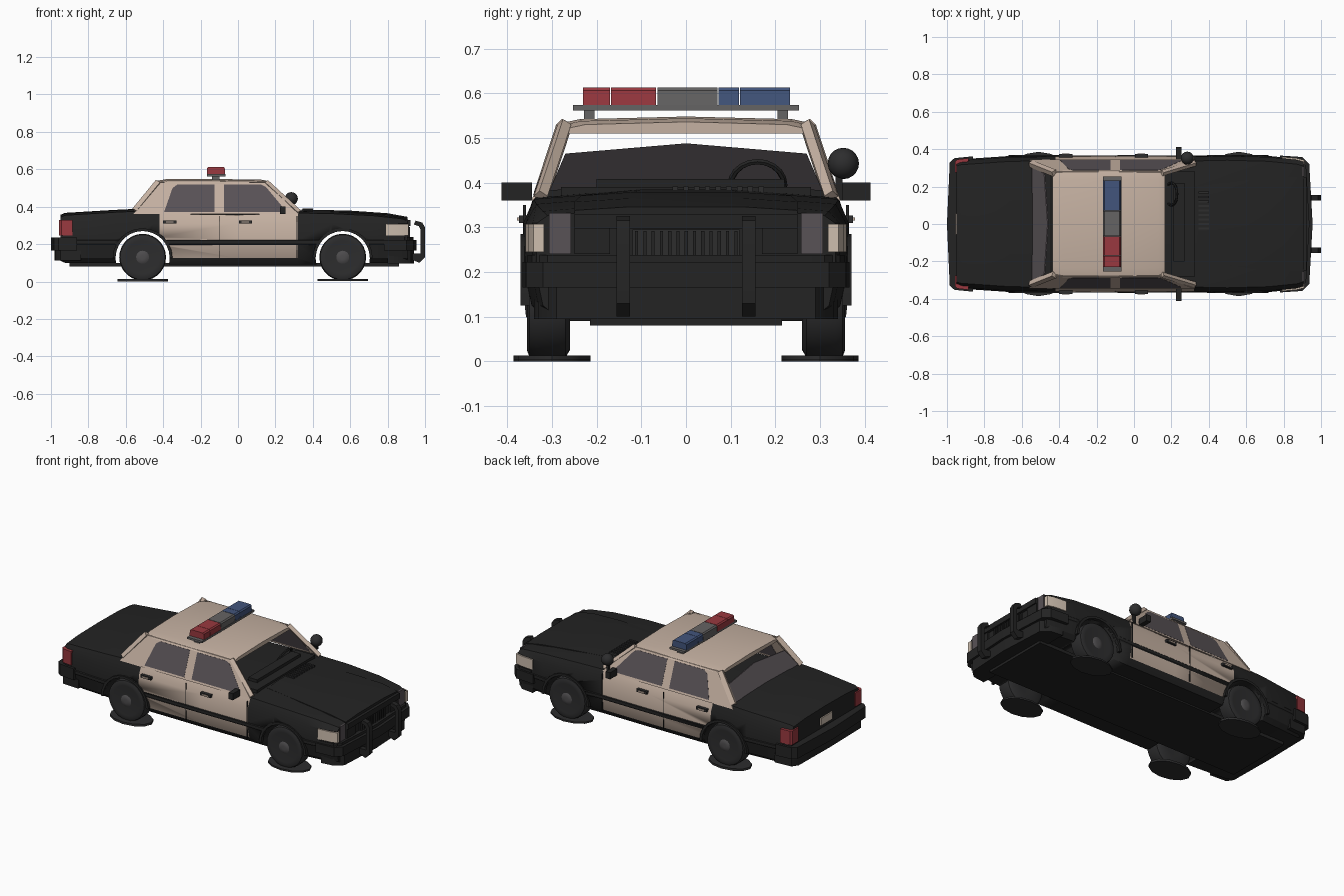
import bpy, bmesh, math
from mathutils import Vector, Matrix

if "Cube" in bpy.data.objects:
    bpy.data.objects.remove(bpy.data.objects["Cube"])

def mat(name, r, g, b):
    m = bpy.data.materials.new(name)
    m.diffuse_color = (r, g, b, 1)
    m.use_nodes = True
    m.node_tree.nodes["Principled BSDF"].inputs["Base Color"].default_value = m.diffuse_color
    return m

BLACK = mat("black paint", .017, .017, .017)
TAN = mat("cream paint", .56, .44, .36)
RUBBER = mat("dark rubber", .026, .026, .027)
RIM = mat("rim grey", .075, .072, .075)
GLASS = mat("window grey", .098, .084, .092)
RED = mat("red lamp", .32, .04, .05)
BLUE = mat("blue lamp", .055, .09, .2)
GREY = mat("lamp grey", .13, .125, .125)
LENS = mat("pale lens", .62, .52, .43)

def finish(name, bm, mats, angle=35):
    bmesh.ops.recalc_face_normals(bm, faces=bm.faces[:])
    me = bpy.data.meshes.new(name)
    bm.to_mesh(me)
    bm.free()
    for m in mats if isinstance(mats, list) else [mats]:
        me.materials.append(m)
    for p in me.polygons:
        p.use_smooth = True
    me.set_sharp_from_angle(angle=math.radians(angle))
    ob = bpy.data.objects.new(name, me)
    bpy.context.collection.objects.link(ob)
    return ob

def bridge(bm, rings, cap=True):
    """Join equal closed rings of points into a skin."""
    vs = [[bm.verts.new(p) for p in r] for r in rings]
    n = len(vs[0])
    for a, b in zip(vs, vs[1:]):
        for i in range(n):
            bm.faces.new((a[i], a[(i + 1) % n], b[(i + 1) % n], b[i]))
    if cap:
        bm.faces.new(vs[0])
        bm.faces.new(vs[-1])

def prism(name, pts, a, b, axis, m, mirror=True):
    """Extrude a 2D outline along an axis; a and b may be functions of z for axis y."""
    f = lambda v, z: v(z) if callable(v) else v
    put = {'x': lambda p, v: (v, p[0], p[1]),
           'y': lambda p, v: (p[0], f(v, p[1]), p[1]),
           'z': lambda p, v: (p[0], p[1], v)}[axis]
    bm = bmesh.new()
    for s in ((1, -1) if mirror else (1,)):
        bridge(bm, [[(q[0], q[1] * s, q[2]) for q in (put(p, v) for p in pts)] for v in (a, b)])
    return finish(name, bm, m)

def box(name, x, y, z, m, mirror=False):
    return prism(name, [(x[0], y[0]), (x[1], y[0]), (x[1], y[1]), (x[0], y[1])], z[0], z[1], 'z', m, mirror)

def both(half):
    return half + [(x, -y) for x, y in reversed(half) if y]

def loft(bm, stations):
    """Skin (x, half section) stations, sections mirrored over y."""
    rings = []
    for x, half in stations:
        full = half + [(-y, z) for y, z in reversed(half) if y]
        rings.append([(x, y, z) for y, z in full])
    bridge(bm, rings)

def beam(name, p, q, w, m):
    p, q = Vector(p), Vector(q)
    bm = bmesh.new()
    for s in (1, -1):
        a, b = (Vector((v.x, v.y * s, v.z)) for v in (p, q))
        bmesh.ops.create_cone(bm, cap_ends=True, segments=4, radius1=w, radius2=w, depth=(b - a).length,
                              matrix=Matrix.Translation((a + b) / 2) @ (b - a).to_track_quat('Z', 'Y').to_matrix().to_4x4())
    return finish(name, bm, m)

# lower body: x, half width, bottom, top
def section(w, zb, zt):
    return [(w - .04, zb), (w - .015, .125), (w, .195), (w + .004, .2), (w + .004, .218), (w, .222),
            (w - .002, .31), (w - .025, zt - .008), (w * .6, zt + .002), (0, zt + .005)]

bm = bmesh.new()
loft(bm, [(x, section(w, zb, zt)) for x, w, zb, zt in [
    (-.948, .335, .11, .352), (-.925, .342, .1, .362), (-.66, .36, .1, .378), (-.45, .362, .095, .388),
    (-.42, .362, .09, .37), (0, .364, .09, .364), (.32, .362, .09, .374), (.5, .366, .09, .371),
    (.72, .36, .1, .36), (.87, .345, .1, .344), (.905, .335, .105, .334)]])
bmesh.ops.recalc_face_normals(bm, faces=bm.faces[:])
for f in bm.faces:  # cream doors, broken by the black moulding
    c = f.calc_center_median()
    if -.42 < c.x < .32 and c.z > .126 and not .195 < c.z < .222 and abs(f.normal.y) > .5:
        f.material_index = 1
body = finish("body", bm, [BLACK, TAN], 25)

# wheel arches cut through the body
AXLES = (-.51, .56)
bm = bmesh.new()
for x in AXLES:
    bmesh.ops.create_cone(bm, cap_ends=True, segments=28, radius1=.145, radius2=.145, depth=1,
                          matrix=Matrix.Translation((x, 0, .125)) @ Matrix.Rotation(math.pi / 2, 4, 'X'))
cutter = finish("arch_cutter", bm, BLACK)
cutter.hide_render = True
mod = body.modifiers.new("arches", 'BOOLEAN')
mod.object, mod.operation, mod.solver = cutter, 'DIFFERENCE', 'EXACT'
dg = bpy.context.evaluated_depsgraph_get()
cut = bpy.data.meshes.new_from_object(body.evaluated_get(dg))
body.modifiers.clear()
body.data = cut
bpy.data.objects.remove(cutter)

box("floor_pan", (-.9, .86), (-.215, .215), (.08, .1), BLACK)
for i, x in enumerate(AXLES):
    arc = [(x + r * math.cos(t), .125 + r * math.sin(t)) for r, ts in ((.145, range(13)), (.16, range(12, -1, -1)))
           for t in (k * math.pi / 12 for k in ts)]
    prism(f"arch_lip_{i}", arc, .35, .37, 'y', BLACK)

# wheels and flattened ground discs
TYRE = [(.05, .262), (.105, .26), (.122, .27), (.125, .285), (.125, .335), (.12, .35), (.105, .356), (.09, .354)]
HUB = [(.09, .354), (.084, .34), (.06, .335), (.045, .345), (.03, .358), (.012, .36)]
def lathe(name, prof, x, z, m, n=28):
    bm = bmesh.new()
    for s in (1, -1):
        bridge(bm, [[(x + r * math.cos(k * math.tau / n), s * y, z + r * math.sin(k * math.tau / n))
                     for k in range(n)] for r, y in prof])
    return finish(name, bm, m)
for i, x in enumerate(AXLES):
    lathe(f"tyre_{i}", TYRE, x, .13, RUBBER)
    lathe(f"rim_{i}", HUB, x, .13, RIM)
    for k in range(8):
        t = k * math.tau / 8
        lathe(f"rim_hole_{i}_{k}", [(.011, .33), (.011, .341)], x + .068 * math.cos(t), .13 + .068 * math.sin(t), BLACK, 8)
    disc = [(x + .135 * math.cos(k * math.tau / 12), .3 + .086 * math.sin(k * math.tau / 12)) for k in range(12)]
    prism(f"ground_disc_{i}", disc, 0.003 * i, .013, 'z', RUBBER)

# cabin sides with windows
def side(d):
    return lambda z: .342 - .375 * (z - .37) + d
prism("cabin_side", [(.325, .36), (.15, .53), (-.425, .53), (-.56, .36)], side(-.007), side(0), 'y', TAN)
prism("rear_side_window", [(-.395, .372), (-.35, .5), (-.325, .518), (-.125, .518), (-.125, .372)],
      side(-.0085), side(.001), 'y', GLASS)
prism("front_side_window", [(-.075, .372), (-.075, .518), (.125, .518), (.15, .505), (.25, .385), (.25, .372)],
      side(-.0085), side(.001), 'y', GLASS)
beam("front_pillar", (.325, .325, .37), (.15, .272, .53), .016, TAN)
beam("rear_pillar", (-.55, .322, .378), (-.425, .272, .53), .02, TAN)
bm = bmesh.new()
loft(bm, [(x, [(h - .03, z - .02), (h, z - .02), (h - .012, z - .008), (h - .05, z), (0, z + .006)])
          for x, h, z in [(.165, .275, .53), (.13, .284, .538), (-.1, .288, .542), (-.38, .286, .542), (-.435, .275, .532)]])
finish("roof", bm, TAN, 30)

# rear glass leaning along the rear pillars
back = lambda z: -.545 + (z - .385) * .8
bm = bmesh.new()
bridge(bm, [[(back(z) + d, y, z) for y, z in [(-.305, .383), (.305, .383), (.27, .465), (0, .488), (-.27, .465)]] for d in (0, .006)])
finish("rear_window", bm, GLASS)

# dashboard and steering wheel
box("dashboard", (.2, .325), (-.28, .28), (.36, .39), BLACK)
box("dash_hood", (.21, .27), (-.2, .22), (.385, .408), BLACK)
bpy.ops.mesh.primitive_torus_add(major_radius=.06, minor_radius=.007, major_segments=20, minor_segments=6,
                                 location=(.2, .16, .395), rotation=(0, math.radians(-60), 0))
wheel = bpy.context.object
wheel.name = "steering_wheel"
wheel.data.materials.append(BLACK)

# hood panel and vents
bm = bmesh.new()
loft(bm, [(x, [(h, z - .02), (h, z), (h * .5, z + .008), (0, z + .008)])
          for x, h, z in [(.34, .2, .377), (.6, .235, .371), (.8, .25, .357), (.905, .25, .338)]])
finish("hood_panel", bm, BLACK)
for k in range(9):
    y = -.03 + k * .024
    box(f"hood_vent_{k}", (.345, .4), (y, y + .012), (.37, .391), RUBBER)

# bumpers
prism("front_bumper", both([(.78, .366), (.9, .358), (.937, .32), (.955, 0)]), .165, .222, 'z', BLACK, False)
prism("front_bumper_ledge", both([(.8, .355), (.89, .345), (.92, .31), (.938, 0)]), .222, .238, 'z', BLACK, False)
prism("front_valance", both([(.8, .34), (.88, .33), (.925, .29), (.94, 0)]), .095, .166, 'z', BLACK, False)
prism("rear_bumper", both([(-.86, .362), (-.96, .352), (-.985, .33), (-1, 0)]), .165, .235, 'z', BLACK, False)
prism("rear_valance", both([(-.84, .345), (-.95, .338), (-.975, .3), (-.98, 0)]), .112, .166, 'z', BLACK, False)
prism("push_bar", [(.92, .12), (.97, .1), (1, .13), (1, .29), (.985, .315), (.95, .325), (.94, .305), (.968, .295),
                   (.975, .28), (.975, .15), (.92, .15)], .125, .155, 'y', BLACK)

# grille and lamps
box("grille_back", (.9, .91), (-.12, .12), (.235, .295), RUBBER)
for k in range(13):
    y = -.114 + k * .0185
    box(f"grille_slat_{k}", (.905, .92), (y, y + .007), (.235, .292), BLACK)
box("grille_header", (.88, .922), (-.25, .25), (.297, .33), BLACK)
box("lamp_panel", (.9, .914), (.17, .25), (.24, .297), BLACK, True)
box("headlamp", (.9, .909), (.257, .306), (.24, .332), GLASS, True)
prism("corner_lamp", [(.79, .359), (.87, .352), (.912, .341), (.912, .318), (.8, .318)], .245, .308, 'z', LENS)
prism("tail_lamp", [(-.885, .352), (-.945, .345), (-.956, .335), (-.956, .275), (-.93, .275), (-.885, .32)], .245, .33, 'z', RED)
box("rear_plate", (-.955, -.947), (-.055, .055), (.255, .3), LENS)

# door handles, seams, mirrors, spotlight
for i, x in enumerate((-.365, .04)):
    box(f"door_handle_{i}", (x - .035, x + .035), (.355, .374), (.31, .327), RUBBER, True)
    box(f"handle_plate_{i}", (x - .02, x + .02), (.36, .378), (.315, .322), TAN, True)
for i, x in enumerate((-.1, .315)):
    box(f"door_seam_{i}", (x - .002, x + .002), (.358, .3645), (.125, .35), BLACK, True)
box("wing_mirror", (.225, .255), (.345, .413), (.36, .4), BLACK, True)
beam_part = prism("spotlight_stem", [(.28, .335), (.295, .335), (.295, .35), (.28, .35)], .36, .43, 'z', BLACK, False)
bm = bmesh.new()
bmesh.ops.create_uvsphere(bm, u_segments=16, v_segments=10, radius=.035, matrix=Matrix.Translation((.285, .352, .443)))
finish("spotlight", bm, RUBBER, 60)

# roof light bar
box("light_mount", (-.14, -.1), (.205, .228), (.535, .565), GREY, True)
box("light_base", (-.167, -.067), (-.253, .253), (.562, .574), GREY)
for name, y0, y1, m in [("red_lamp_outer", -.23, -.17, RED), ("red_lamp_inner", -.168, -.067, RED),
                        ("centre_lamp", -.064, .07, GREY), ("blue_lamp_inner", .073, .119, BLUE),
                        ("blue_lamp_outer", .121, .233, BLUE)]:
    prism(name, [(-.167, .574), (-.069, .574), (-.071, .606), (-.078, .613), (-.158, .613), (-.165, .606)],
          y0, y1, 'y', m, False)
